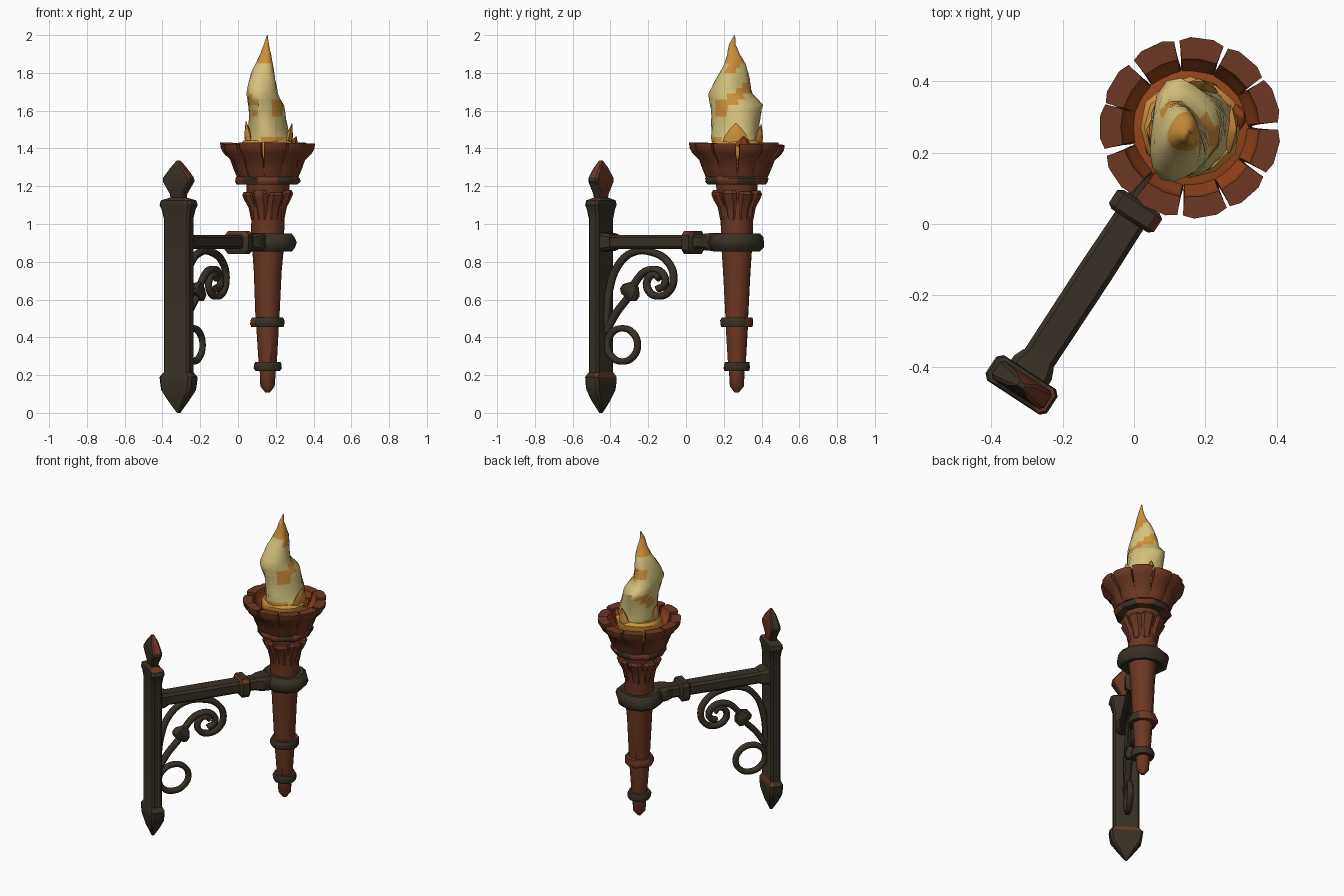
import bpy, bmesh, math, random
from mathutils import Matrix, Vector

if "Cube" in bpy.data.objects:
    bpy.data.objects.remove(bpy.data.objects["Cube"])

random.seed(4)

def mat(name, c):
    m = bpy.data.materials.new(name)
    m.diffuse_color = (*c, 1)
    m.use_nodes = True
    m.node_tree.nodes["Principled BSDF"].inputs["Base Color"].default_value = m.diffuse_color
    return m

IRON = mat("dark_iron", (0.040, 0.030, 0.019))
COPPER = mat("rusty_copper", (0.15, 0.038, 0.017))
EMBER = mat("ember_orange", (0.30, 0.058, 0.010))
ORANGE = mat("flame_orange", (0.62, 0.28, 0.045))
PALE = mat("flame_pale", (0.66, 0.54, 0.20))

TX, TY = 0.157, 0.269                      # torch axis
ANG = math.atan2(0.836, 0.548)             # heading of the bracket arm
TU = 0.902                                 # torch distance from wall
TORCH = Matrix.Translation((TX, TY, 0))
# bracket frame: x runs from the wall to the torch, y across, z up
BRACKET = TORCH @ Matrix.Rotation(ANG, 4, 'Z') @ Matrix.Translation((-TU, 0, 0))

def loft(name, rings, mats, rule=None, M=Matrix(), closed=False, sharp=40):
    """Skin a list of equal-length point rings."""
    bm = bmesh.new()
    vs = [[bm.verts.new(p) for p in r] for r in rings]
    n = len(rings[0])
    pairs = list(zip(vs, vs[1:])) + ([(vs[-1], vs[0])] if closed else [])
    for a, b in pairs:
        for i in range(n):
            j = (i + 1) % n
            bm.faces.new((a[i], a[j], b[j], b[i]))
    if not closed:
        bm.faces.new(vs[0][::-1])
        bm.faces.new(vs[-1])
    bmesh.ops.recalc_face_normals(bm, faces=bm.faces)
    bm.normal_update()
    if rule:
        for f in bm.faces:
            f.material_index = rule(f.calc_center_median(), f.normal)
    me = bpy.data.meshes.new(name)
    bm.to_mesh(me)
    bm.free()
    for m in mats:
        me.materials.append(m)
    me.shade_smooth()
    me.set_sharp_from_angle(angle=math.radians(sharp))
    ob = bpy.data.objects.new(name, me)
    ob.matrix_world = M
    bpy.context.collection.objects.link(ob)
    return ob

def chamfer_rect(w, d):
    """Chamfered rectangle, full sizes w and d."""
    w, d = w / 2, d / 2
    c = min(w, d) * 0.35
    return [(w, d - c), (w - c, d), (c - w, d), (-w, d - c),
            (-w, c - d), (c - w, -d), (w - c, -d), (w, c - d)]

def lathe(name, prof, n, mats, rule=None, closed=False, jitter=0.0):
    rings = []
    for r, z in prof:
        ring = []
        for i in range(n):
            a = math.tau * i / n
            q = r * (1 + random.uniform(-jitter, jitter))
            ring.append((q * math.cos(a), q * math.sin(a), z))
        rings.append(ring)
    return loft(name, rings, mats, rule, TORCH, closed)

# --- wall plate with spade finial and pointed foot ---
plate = [(0.0, .015, .015), (.06, .10, .06), (.12, .185, .08), (.15, .195, .085), (.19, .205, .085),
         (.215, .16, .064), (1.03, .16, .064), (1.08, .185, .075), (1.10, .205, .085), (1.125, .19, .08),
         (1.14, .085, .045), (1.16, .09, .05), (1.225, .175, .06), (1.245, .17, .06),
         (1.30, .08, .045), (1.335, .02, .015)]
loft("wall_plate", [[(0.042 + d, w, z) for w, d in chamfer_rect(W, D)] for z, W, D in plate],
     [IRON, COPPER], lambda c, n: int((c.z > 1.13 and n.x > .8)
     or (c.z > 1.085 and n.z > .3 and c.y < 0) or (c.z < .22 and n.z > .3 and n.x > .1)), BRACKET, sharp=30)

# --- horizontal arm with end collars ---
def bar(name, secs, mats, rule=None):
    return loft(name, [[(u, y, zc + z) for y, z in chamfer_rect(W, H)]
                       for u, zc, W, H in secs], mats, rule, BRACKET)

bar("arm", [(.06, .905, .095, .075), (.42, .905, .098, .075), (.63, .905, .092, .075), (.82, .905, .09, .075)], [IRON])
bar("arm_root_collar", [(.065, .905, .13, .10), (.10, .905, .125, .095), (.13, .905, .10, .08)], [IRON])
bar("arm_collar", [(.592, .905, .12, .09), (.602, .902, .15, .12), (.645, .902, .15, .12), (.655, .905, .12, .09)],
    [IRON, COPPER], lambda c, n: int(n.z > .3 and (c.y < -.01 or n.x < -.3)))
bar("clamp_boss", [(.70, .905, .09, .08), (.73, .905, .115, .09), (.78, .905, .13, .095), (.80, .905, .11, .08)], [IRON])

# --- clamp ring around the torch, narrower along the arm ---
ring_ob = lathe("clamp_ring", [(.10, .865), (.14, .855), (.162, .875), (.168, .905), (.162, .93), (.14, .95), (.10, .945)],
                10, [IRON], closed=True, jitter=.03)
ring_ob.matrix_world = TORCH @ Matrix.Rotation(ANG, 4, 'Z') @ Matrix.Diagonal((.84, .95, 1, 1))

# --- scrollwork in the plane of the arm (distance from wall, height) ---
def scroll(name, pts, r=.021, cyclic=False):
    cu = bpy.data.curves.new(name, 'CURVE')
    cu.dimensions = '3D'
    cu.bevel_depth = r
    cu.bevel_resolution = 1
    cu.resolution_u = 4
    cu.use_fill_caps = True
    sp = cu.splines.new('BEZIER')
    sp.bezier_points.add(len(pts) - 1)
    for b, (u, z) in zip(sp.bezier_points, pts):
        b.co = (u, 0, z)
        b.handle_left_type = b.handle_right_type = 'AUTO'
    sp.use_cyclic_u = cyclic
    cu.materials.append(IRON)
    ob = bpy.data.objects.new(name, cu)
    ob.matrix_world = BRACKET
    bpy.context.collection.objects.link(ob)

scroll("large_scroll", [(.075, .46), (.095, .65), (.15, .78), (.24, .848), (.365, .85), (.465, .80), (.502, .72),
                        (.475, .645), (.405, .618), (.345, .645), (.335, .70), (.38, .735), (.415, .71)])
scroll("inner_scroll", [(.075, .43), (.14, .53), (.22, .62), (.275, .71), (.345, .757), (.43, .74), (.445, .68), (.40, .655)])
scroll("small_ring", [(.178 + .096 * math.cos(a * math.tau / 8), .36 + .088 * math.sin(a * math.tau / 8))
                      for a in range(8)], .019, True)
# leaf clasp across the inner scroll
loft("scroll_clasp", [[(.225 + t * .62 + b * .78, a, .638 + t * .78 - b * .62) for a, b in chamfer_rect(w * .8, w * 1.5)]
                      for t, w in ((-.03, .05), (-.015, .07), (.015, .07), (.05, .035))], [IRON], None, BRACKET)

# --- torch shaft ---
lathe("torch_shaft", [(.012, .108), (.038, .14), (.043, .22), (.05, .28), (.06, .45), (.064, .52), (.075, .75), (.083, .86),
                      (.088, .95), (.088, 1.04), (.10, 1.12), (.112, 1.18), (.115, 1.22), (.16, 1.25), (.165, 1.27),
                      (.15, 1.30)], 10, [COPPER], jitter=.025)

# shaft bands
def band(name, r, z0, z1, core, mats, rule=None):
    h = z1 - z0
    lathe(name, [(core, z0), (r * .93, z0), (r, z0 + h * .3), (r, z1 - h * .3), (r * .93, z1), (core, z1)],
          10, mats, rule, True, .04)

band("lower_band", .072, .222, .27, .035, [IRON])
band("middle_band", .09, .455, .505, .045, [IRON, COPPER], lambda c, n: int(c.y > .035 or c.x < -.07))
band("cup_band", .172, 1.21, 1.255, .10, [COPPER, IRON],
     lambda c, n: int(math.sin(5 * math.atan2(c.y, c.x)) > .75))

# --- petals: secs are (height, outer radius, thickness, share of the sector) ---
def petals(name, n, secs, inner_mat, bulge):
    for k in range(n):
        a0 = math.tau * (k + .5) / n + random.uniform(-.04, .04)
        dz = random.uniform(-.012, .004)
        rings = []
        for i, (z, r, t, s) in enumerate(secs):
            half = math.pi / n * s
            z += dz * i / (len(secs) - 1)
            pts = []
            for f in (-1, -.5, .5, 1):
                q = r - (bulge if abs(f) == 1 else 0)
                pts.append((q * math.cos(a0 + f * half), q * math.sin(a0 + f * half), z))
            for f in (1, 0, -1):
                q = r - t - bulge * .5
                pts.append((q * math.cos(a0 + f * half), q * math.sin(a0 + f * half), z))
            rings.append(pts)
        out = Vector((math.cos(a0), math.sin(a0), 0))
        loft(f"{name}_{k + 1}", rings, [COPPER, inner_mat],
             lambda c, nn, o=out: int(nn.dot(o) < -.35), TORCH)

petals("cup_petal", 11, [(1.25, .165, .03, 1.0), (1.29, .182, .03, 1.0), (1.34, .20, .035, .94), (1.375, .236, .05, .9),
                         (1.40, .25, .056, .9), (1.43, .254, .056, .9)], EMBER, .008)
petals("collar_petal", 8, [(1.02, .09, .03, .7), (1.09, .103, .03, .95), (1.13, .125, .035, .95), (1.16, .137, .04, .9),
                           (1.178, .13, .035, .7)], COPPER, .012)

# --- cup floor and burning core ---
lathe("cup_floor", [(.12, 1.28), (.16, 1.30), (.165, 1.335), (.12, 1.345)], 11, [EMBER])
lathe("flame_base", [(.11, 1.33), (.138, 1.37), (.142, 1.425), (.125, 1.442)], 12, [ORANGE], jitter=.03)

# --- flame: height, centre x, centre y, half widths ---
flame = [(1.42, .165, .265, .12, .125), (1.50, .155, .267, .105, .125), (1.57, .150, .27, .097, .128),
         (1.63, .140, .268, .095, .138), (1.69, .122, .232, .083, .115), (1.75, .125, .238, .072, .095),
         (1.80, .13, .248, .06, .077), (1.85, .14, .255, .045, .055), (1.90, .148, .25, .028, .033),
         (1.95, .15, .245, .014, .018), (2.0, .155, .258, .002, .002)]
# halfway levels make the colour patches finer
fine = []
for a, b in zip(flame, flame[1:]):
    fine += [a, tuple((p + q) / 2 for p, q in zip(a, b))]
fine.append(flame[-1])
rings = []
for i, (z, cx, cy, rx, ry) in enumerate(fine):
    ring = []
    for k in range(16):
        a = math.tau * k / 16 + i * .08
        q = 1 + .09 * math.sin(3 * a + i * .25) * (0 < i < 18)
        ring.append((cx + rx * q * math.cos(a), cy + ry * q * math.sin(a), z))
    rings.append(ring)

def flame_rule(c, n):
    patch = math.sin(19 * c.x + 14 * c.z) * math.sin(17 * c.y - 21 * c.z + 1)
    return int(c.z > 1.84 or patch > .55 or n.z < -.25)

loft("flame", rings, [PALE, ORANGE], flame_rule, sharp=45)

# side tongues licking up from the base, wide around the rim and thin across it
for i, (x, y, h, w, m) in enumerate(((.065, .25, 1.545, .05, ORANGE), (.262, .265, 1.535, .075, ORANGE),
                                     (.19, .375, 1.53, .05, ORANGE), (.285, .30, 1.465, .04, EMBER))):
    d = Vector((x - TX, y - TY, 0)).normalized()
    side = Vector((-d.y, d.x, 0))
    rings = []
    for t, s in ((0, 1), (.4, .85), (.75, .42), (1, .03)):
        p = Vector((x, y, 1.41 + (h - 1.41) * t)) + d * .024 * t
        rings.append([p + side * w * s * math.cos(k * math.tau / 6) + d * .024 * s * math.sin(k * math.tau / 6)
                      for k in range(6)])
    loft(f"flame_tongue_{i + 1}", rings, [m])
